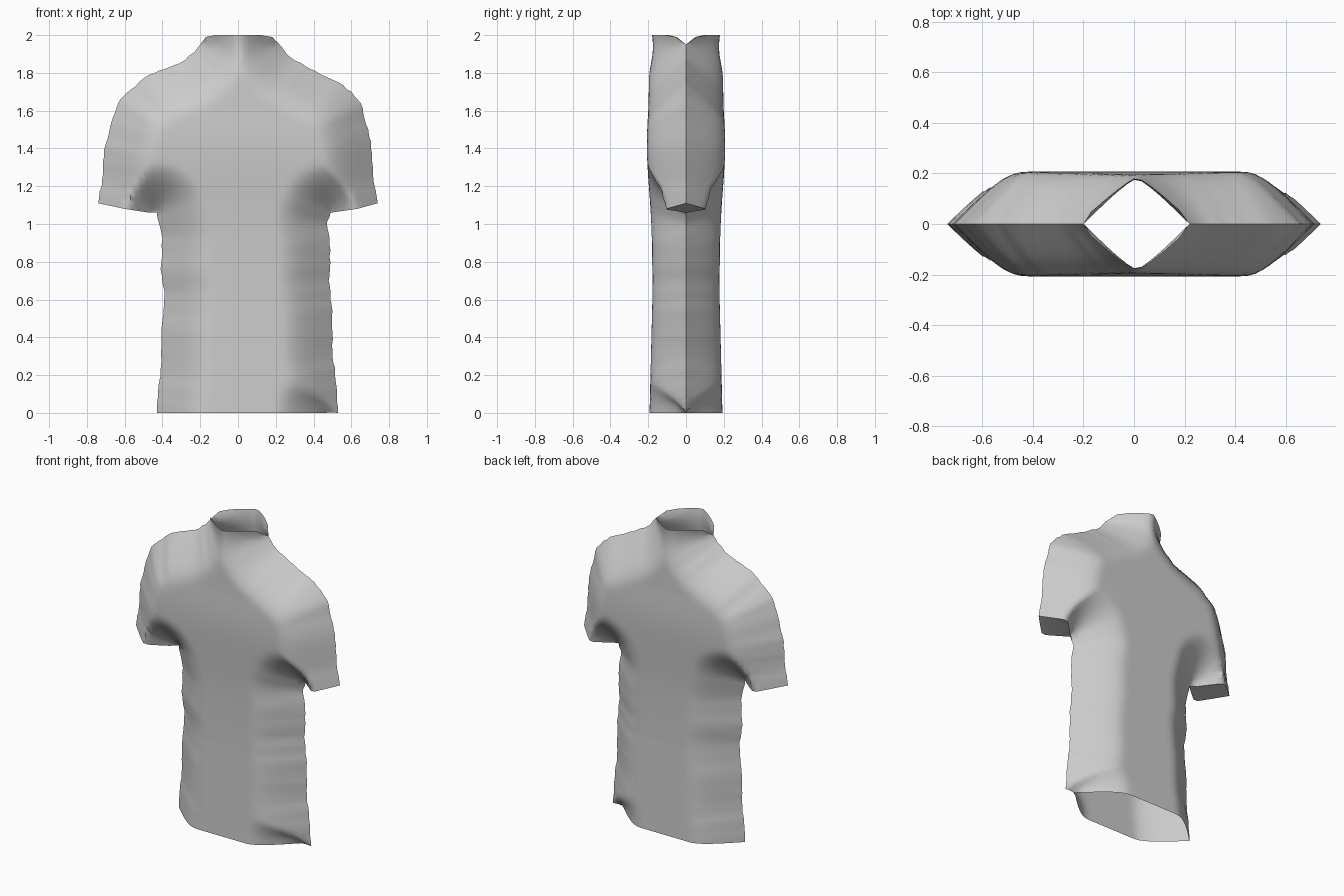
import bpy, bmesh, math, random
from mathutils import Vector
from mathutils.geometry import delaunay_2d_cdt, intersect_point_line

random.seed(4)
cube = bpy.data.objects.get("Cube")
if cube:
    bpy.data.objects.remove(cube)

STEP = 0.03        # spacing of the cloth grid
RAMP = 0.27        # distance from a seam at which the cloth is full depth

# Seam lines of the pattern (x, z): body sides, then sleeve and shoulder edges
SIDE_R = [(-.43, 0), (-.41, .23), (-.4, .49), (-.39, .65), (-.41, .76), (-.4, .92), (-.43, 1.06)]
ARM_R = [(-.74, 1.11), (-.72, 1.23), (-.71, 1.39), (-.67, 1.54), (-.63, 1.65), (-.57, 1.71),
         (-.47, 1.79), (-.31, 1.85), (-.23, 1.91), (-.2, 1.95)]
SIDE_L = [(.46, 0), (.53, 0), (.52, .15), (.5, .33), (.5, .54), (.48, .7), (.49, .86),
          (.47, 1.01), (.49, 1.06)]
ARM_L = [(.74, 1.11), (.72, 1.21), (.71, 1.37), (.69, 1.5), (.65, 1.64), (.6, 1.7), (.53, 1.75),
         (.41, 1.81), (.28, 1.88), (.22, 1.95)]
# Open edges
HEM_R = [(-.43, 1.06), (-.47, 1.06), (-.6, 1.08), (-.74, 1.11)]
HEM_L = [(.49, 1.06), (.63, 1.08), (.74, 1.11)]
NECK = [(-.2, 1.95), (-.17, 1.99), (-.12, 2), (.12, 2), (.18, 1.99), (.22, 1.95)]
BOTTOM = [(.46, 0), (-.43, 0)]


def resample(points, wobble=0.0):
    """Split a polyline into short steps, with a little cloth unevenness."""
    pts = [Vector(p) for p in points]
    out = [pts[0]]
    for a, b in zip(pts, pts[1:]):
        n = max(1, round((b - a).length / STEP))
        side = Vector((b.y - a.y, a.x - b.x)).normalized()
        for i in range(1, n + 1):
            p = a.lerp(b, i / n)
            if i < n:
                p += side * random.uniform(-wobble, wobble)
            out.append(p)
    return out


side_r, arm_r, side_l, arm_l = [resample(s, 0.004) for s in (SIDE_R, ARM_R, SIDE_L, ARM_L)]
hem_r, hem_l, neck, bottom = [resample(s) for s in (HEM_R, HEM_L, NECK, BOTTOM)]
seams = [(a, b) for s in (side_r, arm_r, side_l, arm_l) for a, b in zip(s, s[1:])]

# Closed pattern outline, running round the shirt
outline = []
for part in (side_r, hem_r, arm_r, neck, arm_l[::-1], hem_l[::-1], side_l[::-1], bottom):
    outline += part[:-1]
edges = list(zip(outline, outline[1:] + outline[:1]))


def distance(p, segments):
    best = 9.0
    for a, b in segments:
        if abs(a.y - p.y) > best + STEP * 2:
            continue
        q, t = intersect_point_line(p, a, b)
        q = a.lerp(b, min(1, max(0, t)))
        best = min(best, (q.xy - p).length)
    return best


def depth(p):
    """Half thickness of the shirt at a pattern point."""
    t = min(1, distance(p, seams) / RAMP)
    chest = 0.178 + 0.029 * math.exp(-((p.y - 1.42) / 0.33) ** 2)
    chest += 0.015 * max(0, 1 - p.y / 0.6) + 0.02 * max(0, p.y - 1.6) / 0.4
    return chest * (1.33 * t - 0.33 * t ** 4)


# Fill the pattern with an even grid
grid = []
for j in range(1, int(2 / STEP) + 1):
    for i in range(-25, 26):
        p = Vector((i * STEP, j * STEP))
        if distance(p, edges) > STEP * 0.55:
            grid.append(p)
verts, _, faces, *_ = delaunay_2d_cdt(outline + grid, [], [list(range(len(outline)))], 1, 1e-5)

# Front and back panels, joined along the seams
bm = bmesh.new()
front, back = {}, {}
for i in {i for f in faces for i in f}:
    p = verts[i]
    y = depth(p)
    front[i] = bm.verts.new((p.x, -y, p.y))
    back[i] = front[i] if y < 0.001 else bm.verts.new((p.x, y, p.y))
for f in faces:
    if any(front[i] is not back[i] for i in f):
        bm.faces.new([front[i] for i in f])
        bm.faces.new([back[i] for i in reversed(f)])

# Close the sleeve ends
for sign in (-1, 1):
    rim = [e for e in bm.edges if e.is_boundary
           and all(1.0 < v.co.z < 1.2 and v.co.x * sign > 0.4 for v in e.verts)]
    cap = bmesh.ops.holes_fill(bm, edges=rim, sides=0)["faces"]
    bmesh.ops.triangulate(bm, faces=cap)
bmesh.ops.delete(bm, geom=[v for v in bm.verts if not v.link_faces], context="VERTS")
bmesh.ops.recalc_face_normals(bm, faces=bm.faces)

mesh = bpy.data.meshes.new("shirt")
bm.to_mesh(mesh)
bm.free()
shirt = bpy.data.objects.new("shirt", mesh)
bpy.context.collection.objects.link(shirt)

# Plain grey cloth
cloth = bpy.data.materials.new("grey cloth")
cloth.use_nodes = True
colour = (0.6, 0.6, 0.6, 1)
cloth.diffuse_color = colour
cloth.node_tree.nodes["Principled BSDF"].inputs["Base Color"].default_value = colour
mesh.materials.append(cloth)

bpy.context.view_layer.objects.active = shirt
shirt.select_set(True)
bpy.ops.object.shade_smooth_by_angle(angle=math.radians(60))
